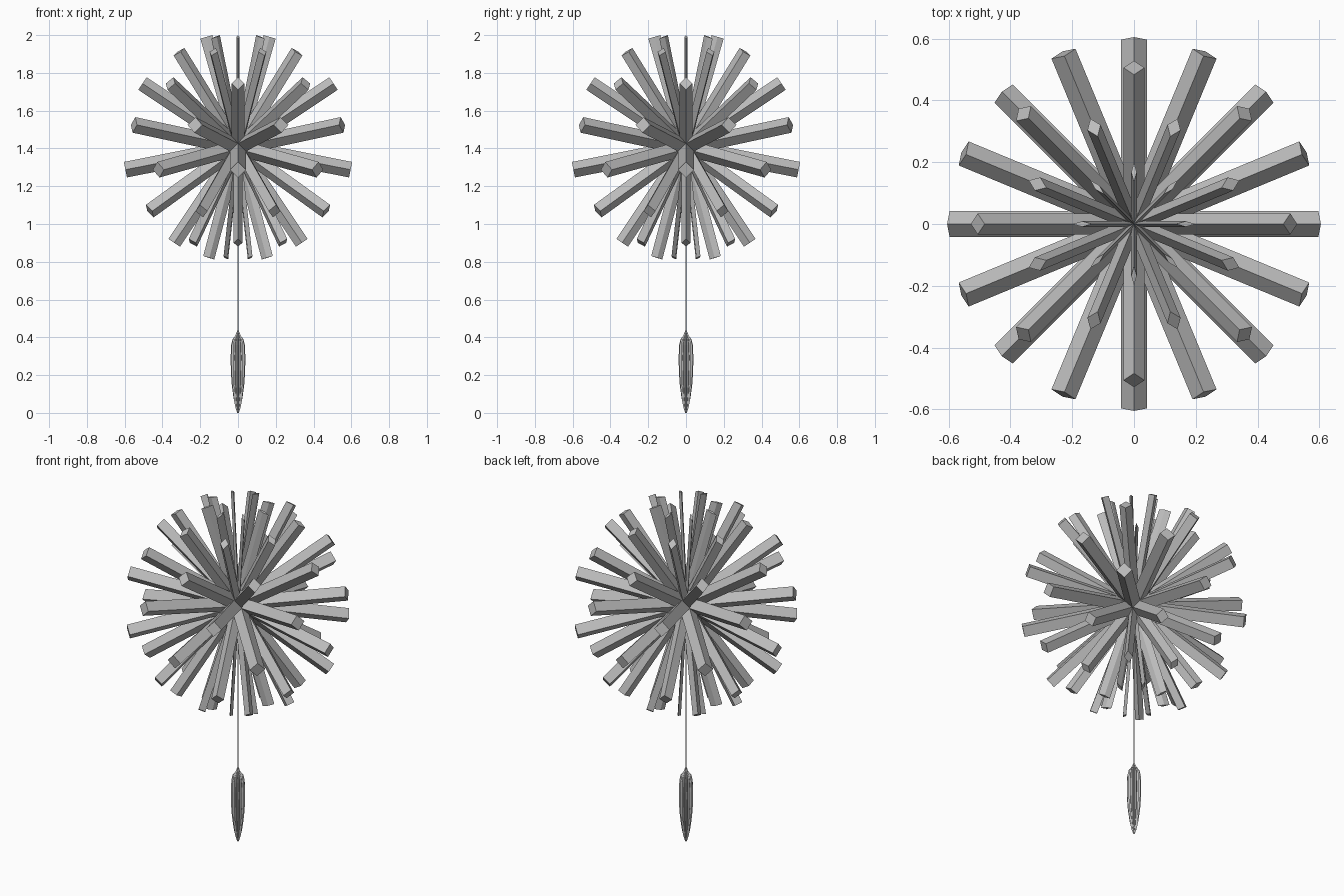
import bpy, bmesh, math
from mathutils import Vector

cube = bpy.data.objects.get("Cube")
if cube:
    bpy.data.objects.remove(cube, do_unlink=True)

CENTRE = Vector((0, 0, 1.406))
LENGTH = 0.608

grey = bpy.data.materials.new("paper grey")
grey.use_nodes = True
colour = (0.5, 0.5, 0.5, 1)
grey.diffuse_color = colour
grey.node_tree.nodes["Principled BSDF"].inputs["Base Color"].default_value = colour


def finish(name, bm):
    bmesh.ops.recalc_face_normals(bm, faces=bm.faces)
    mesh = bpy.data.meshes.new(name)
    bm.to_mesh(mesh)
    bm.free()
    mesh.materials.append(grey)
    obj = bpy.data.objects.new(name, mesh)
    bpy.context.collection.objects.link(obj)
    return obj


def loft(bm, rings):
    """Skin a list of equally long point rings and cap both ends."""
    rows = [[bm.verts.new(p) for p in ring] for ring in rings]
    n = len(rows[0])
    for low, high in zip(rows, rows[1:]):
        for i in range(n):
            j = (i + 1) % n
            bm.faces.new((low[i], low[j], high[j], high[i]))
    bm.faces.new(rows[0][::-1])
    bm.faces.new(rows[-1])


def add_spike(bm, azimuth, elevation, half_width, half_height):
    """Diamond-section bar running from the ball centre outwards."""
    ca, sa = math.cos(azimuth), math.sin(azimuth)
    ce, se = math.cos(elevation), math.sin(elevation)
    axis = Vector((ca * ce, sa * ce, se))
    side = Vector((-sa, ca, 0)) * half_width
    up = Vector((-ca * se, -sa * se, ce)) * half_height
    ring = [side, up, -side, -up]
    loft(bm, [[CENTRE + p for p in ring],
              [CENTRE + axis * LENGTH + p for p in ring]])


# Spike ball: rows of eight, each row staggered against the next
# elevation, half width, half height
ROWS = [(11.25, 0.042, 0.042), (33.75, 0.034, 0.040),
        (56.25, 0.023, 0.037), (74, 0.009, 0.033)]
for row, (elevation, width, height) in enumerate(ROWS):
    for half, sign in (("upper", 1), ("lower", -1)):
        bm = bmesh.new()
        staggered = (row % 2 == 0) == (sign == 1)
        for i in range(8):
            azimuth = math.radians(45 * i + (22.5 if staggered else 0))
            add_spike(bm, azimuth, math.radians(sign * elevation), width, height)
        finish(f"{half}_spikes_{row + 1}", bm)

# Hanging string
bm = bmesh.new()
loft(bm, [[(0.003 * math.cos(a), 0.003 * math.sin(a), z)
           for a in [math.tau * i / 8 for i in range(8)]]
          for z in (0.4, CENTRE.z)])
finish("string", bm)

# Fluted tassel: height, radius
PROFILE = [(0, 0.004), (0.03, 0.014), (0.08, 0.024), (0.15, 0.033),
           (0.22, 0.038), (0.3, 0.039), (0.36, 0.036), (0.39, 0.029),
           (0.41, 0.014), (0.435, 0.004)]
RIBS = 16
bm = bmesh.new()
rings = []
for z, radius in PROFILE:
    ring = []
    for i in range(RIBS * 2):
        a = math.pi * i / RIBS
        r = radius * (0.8 if i % 2 else 1)
        ring.append((r * math.cos(a), r * math.sin(a), z))
    rings.append(ring)
loft(bm, rings)
finish("tassel", bm)
